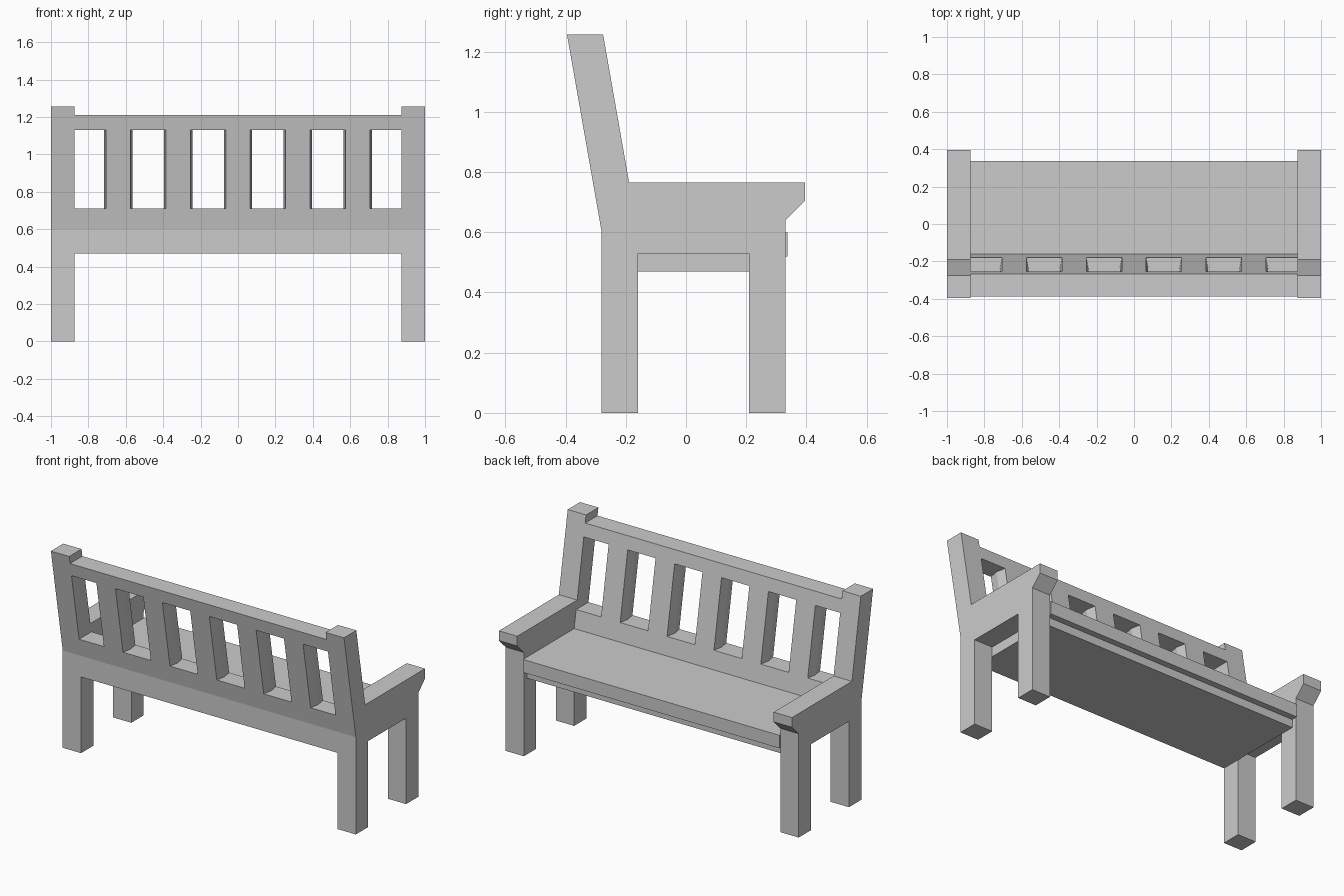
import bpy, bmesh

if "Cube" in bpy.data.objects:
    bpy.data.objects.remove(bpy.data.objects["Cube"])


def back_y(z):   # rear plane of the leaning backrest
    return -0.28 - 0.1756 * (z - 0.6)


def front_y(z):  # front plane of the leaning backrest
    return -0.16 - 0.1756 * (z - 0.6)


def loft(name, ring_a, ring_b):
    """Solid between two matching rings of 3D points."""
    bm = bmesh.new()
    a = [bm.verts.new(p) for p in ring_a]
    b = [bm.verts.new(p) for p in ring_b]
    n = len(a)
    bm.faces.new(a)
    bm.faces.new(b[::-1])
    for i in range(n):
        j = (i + 1) % n
        bm.faces.new((a[i], b[i], b[j], a[j]))
    bmesh.ops.recalc_face_normals(bm, faces=bm.faces)
    mesh = bpy.data.meshes.new(name)
    bm.to_mesh(mesh)
    bm.free()
    obj = bpy.data.objects.new(name, mesh)
    bpy.context.collection.objects.link(obj)
    return obj


def extrude_x(name, profile, x0, x1):
    return loft(name, [(x0, y, z) for y, z in profile],
                [(x1, y, z) for y, z in profile])


# Side frames: legs, armrest and leaning back post in one outline
frame = [(-0.28, 0), (-0.16, 0), (-0.16, 0.53), (0.21, 0.53), (0.21, 0), (0.33, 0),
         (0.33, 0.64), (0.395, 0.705), (0.395, 0.765), (front_y(0.765), 0.765),
         (front_y(1.257), 1.257), (back_y(1.257), 1.257), (-0.28, 0.6)]
for side, label in ((-1, "left"), (1, "right")):
    extrude_x(label + "_side_frame", frame, side * 0.875, side)

# Seat with recessed front apron and lower back rail
seat = [(-0.28, 0.47), (0.30, 0.47), (0.30, 0.52), (0.338, 0.52), (0.338, 0.6),
        (-0.16, 0.6), (front_y(0.71), 0.71), (back_y(0.71), 0.71), (-0.28, 0.6)]
extrude_x("seat", seat, -0.875, 0.875)

# Top back rail
rail = [(f(z), z) for f, z in ((back_y, 1.13), (front_y, 1.13), (front_y, 1.21), (back_y, 1.21))]
extrude_x("top_back_rail", rail, -0.875, 0.875)

# Back slats with sides slightly pointed in the middle of their depth
for i in range(5):
    cx = (i - 2) * 0.32
    section = [(-0.065, 0), (0.065, 0), (0.076, 0.06), (0.065, 0.12),
               (-0.065, 0.12), (-0.076, 0.06)]
    rings = [[(cx + x, back_y(z) + d, z) for x, d in section] for z in (0.71, 1.13)]
    loft("back_slat", *rings)
